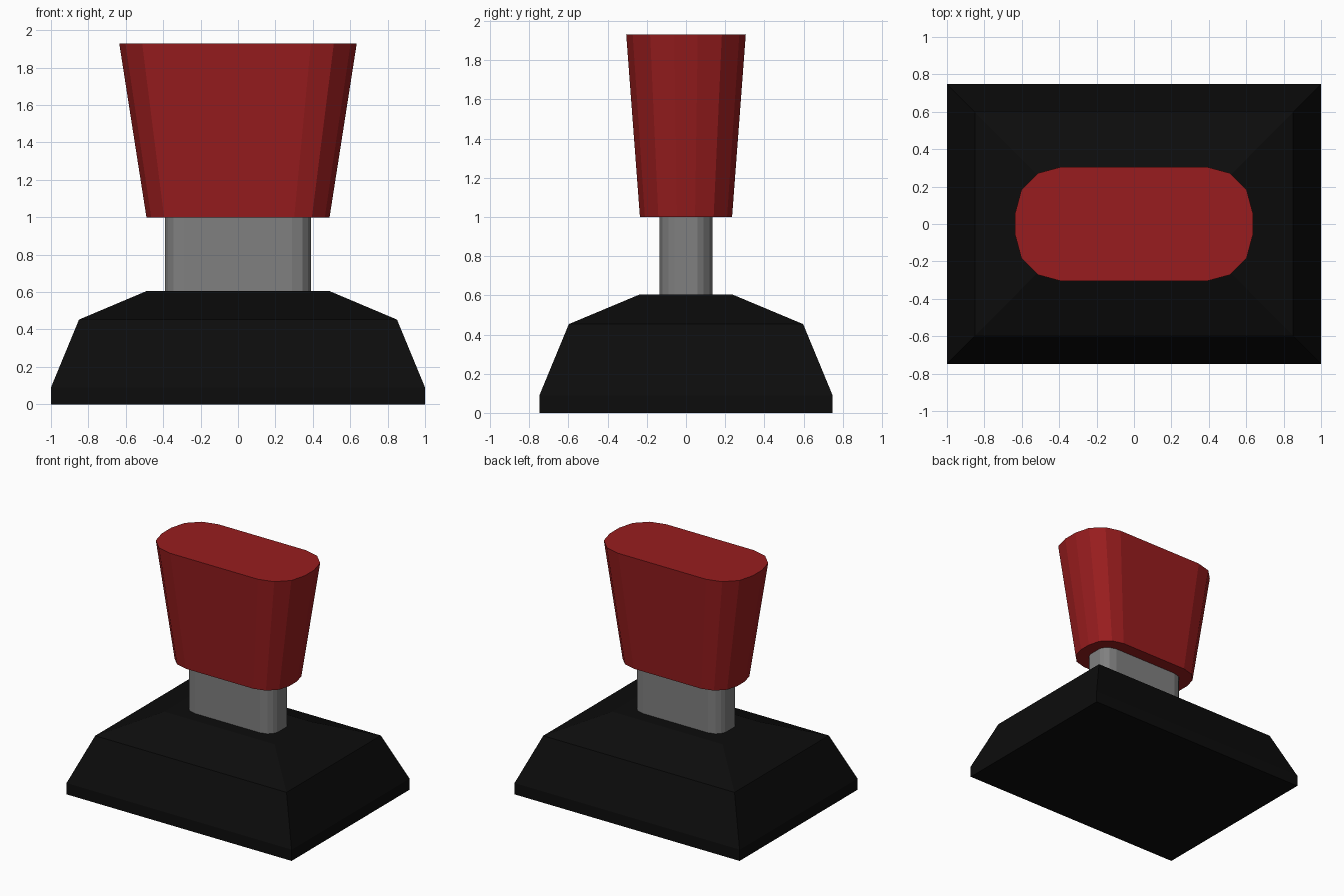
import bpy, bmesh

if "Cube" in bpy.data.objects:
    bpy.data.objects.remove(bpy.data.objects["Cube"])


def paint(name, rgb):
    mat = bpy.data.materials.new(name)
    mat.diffuse_color = (*rgb, 1)
    mat.use_nodes = True
    mat.node_tree.nodes["Principled BSDF"].inputs["Base Color"].default_value = mat.diffuse_color
    return mat


def mirror_quarter(quarter):
    """Full counter-clockwise outline from the points of its +x +y quarter."""
    half = quarter + [(-x, y) for x, y in reversed(quarter)]
    return half + [(-x, -y) for x, y in reversed(half)][::-1]


def loft(name, quarter, levels, mat):
    """Capped solid through scaled copies of an outline: (scale x, scale y, z)."""
    outline = mirror_quarter(quarter)
    bm = bmesh.new()
    rings = [[bm.verts.new((x * sx, y * sy, z)) for x, y in outline]
             for sx, sy, z in levels]
    n = len(outline)
    for low, high in zip(rings, rings[1:]):
        for i in range(n):
            j = (i + 1) % n
            bm.faces.new((low[i], low[j], high[j], high[i]))
    bm.faces.new(rings[0][::-1])
    bm.faces.new(rings[-1])
    bmesh.ops.recalc_face_normals(bm, faces=bm.faces)
    mesh = bpy.data.meshes.new(name)
    bm.to_mesh(mesh)
    bm.free()
    mesh.materials.append(mat)
    obj = bpy.data.objects.new(name, mesh)
    bpy.context.collection.objects.link(obj)
    return obj


black = paint("black", (0.0037, 0.0037, 0.0037))
red = paint("red", (0.315, 0.012, 0.013))
grey = paint("grey", (0.214, 0.214, 0.214))

# Stepped rectangular base
loft("base", [(1, 1)],
     [(1.0, 0.748, 0), (1.0, 0.748, 0.09), (0.85, 0.598, 0.453), (0.49, 0.235, 0.605)],
     black)

# Straight stem with rounded corners
loft("stem", [(0.39, 0.059), (0.375, 0.089), (0.344, 0.12), (0.288, 0.135)],
     [(1, 1, 0.6), (1, 1, 1.0)], grey)

# Flared handle with rounded corners
loft("handle", [(0.635, 0.06), (0.602, 0.183), (0.5125, 0.272), (0.39, 0.305)],
     [(0.771, 0.771, 1.0), (1, 1, 1.93)], red)
